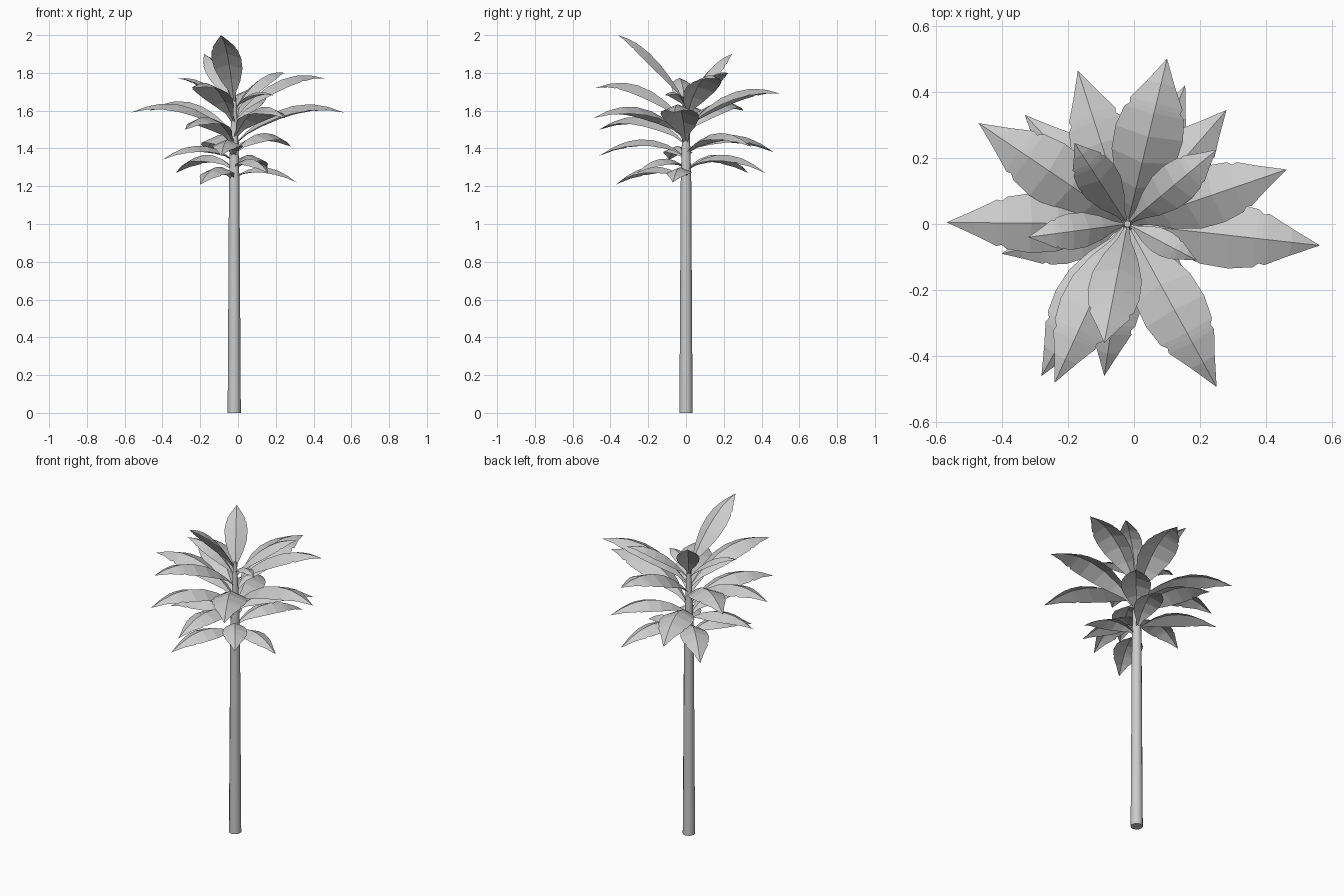
import bpy, bmesh, math
from mathutils import Vector

if "Cube" in bpy.data.objects:
    bpy.data.objects.remove(bpy.data.objects["Cube"])

CX = -0.02  # trunk axis


def finish(name, bm):
    bmesh.ops.recalc_face_normals(bm, faces=bm.faces)
    me = bpy.data.meshes.new(name)
    bm.to_mesh(me)
    bm.free()
    ob = bpy.data.objects.new(name, me)
    bpy.context.collection.objects.link(ob)
    return ob


# Trunk: tapered tube narrowing to a thin stem inside the crown
bm = bmesh.new()
rings = []
for z, r in [(0, .035), (.65, .031), (1.22, .028), (1.4, .023), (1.55, .017), (1.68, .01)]:
    rings.append([bm.verts.new((CX + r * math.cos(math.tau * i / 12),
                                r * math.sin(math.tau * i / 12), z)) for i in range(12)])
for a, b in zip(rings, rings[1:]):
    for i in range(12):
        j = (i + 1) % 12
        bm.faces.new((a[i], a[j], b[j], b[i]))
bm.faces.new(rings[0])
bm.faces.new(rings[-1])
trunk = finish("trunk", bm)
trunk.data.shade_smooth()
trunk.data.set_sharp_from_angle(angle=math.radians(40))

# Blade outline: position along the midrib, half width (with a torn notch)
OUTLINE = [(0, .1), (.1, .26), (.22, .65), (.38, .95), (.54, 1), (.68, .88),
           (.71, .74), (.74, .78), (.86, .42), (1, 0)]


def leaf(name, x, y, z, z0, width):
    """Arching blade from the stem at height z0 to the tip (x, y, z)."""
    base, tip = Vector((CX, 0, z0)), Vector((x, y, z))
    out = Vector((x - CX, y, 0))
    length = out.length
    out.normalize()
    base += out * .008
    side = Vector((-out.y, out.x, 0))
    ctrl = base * .54 + tip * .46 + Vector((0, 0, .38 * length))
    bm = bmesh.new()
    prev = None
    for t, w in OUTLINE:
        p = base * (1 - t) ** 2 + ctrl * (2 * t * (1 - t)) + tip * t * t
        tangent = ((ctrl - base) * (1 - t) + (tip - ctrl) * t).normalized()
        up = tangent.cross(side)
        if up.z < 0:
            up.negate()
        h = w * width / 2
        # edges droop below the midrib
        drop = up * h * .42
        row = [bm.verts.new(p)] * 3 if t == 1 else [
            bm.verts.new(q) for q in (p + side * h - drop, p, p - side * h - drop)]
        if prev:
            for i in (0, 1):
                quad = [prev[i], prev[i + 1], row[i + 1]]
                if t < 1:
                    quad.append(row[i])
                bm.faces.new(quad)
        prev = row
    finish(name, bm)


# Leaves from bottom to top: tip x, y, z, attachment height, width
LEAVES = [
    (-.20, -.37, 1.21, 1.24, .16), (.31, -.07, 1.22, 1.25, .13),
    (.16, -.26, 1.27, 1.30, .14),
    (.155, .42, 1.27, 1.29, .15), (-.33, .33, 1.27, 1.29, .16),
    (-.40, -.09, 1.34, 1.34, .15), (-.09, -.46, 1.36, 1.36, .16),
    (-.17, .465, 1.38, 1.38, .19), (.28, .345, 1.41, 1.38, .17),
    (-.28, -.46, 1.50, 1.43, .18), (.563, -.065, 1.59, 1.43, .20),
    (-.567, .005, 1.59, 1.46, .18), (.25, -.493, 1.56, 1.46, .20),
    (-.47, .305, 1.60, 1.48, .19), (.10, .50, 1.69, 1.51, .21),
    (-.24, -.48, 1.72, 1.54, .18), (.462, .165, 1.77, 1.56, .18),
    (-.32, -.04, 1.77, 1.60, .11), (.25, .225, 1.80, 1.60, .13),
    (.19, -.11, 1.68, 1.62, .08), (-.18, .245, 1.90, 1.62, .13),
    (-.09, -.36, 2.00, 1.65, .16),
]
for i, spec in enumerate(LEAVES):
    leaf(f"leaf_{i + 1:02d}", *spec)
